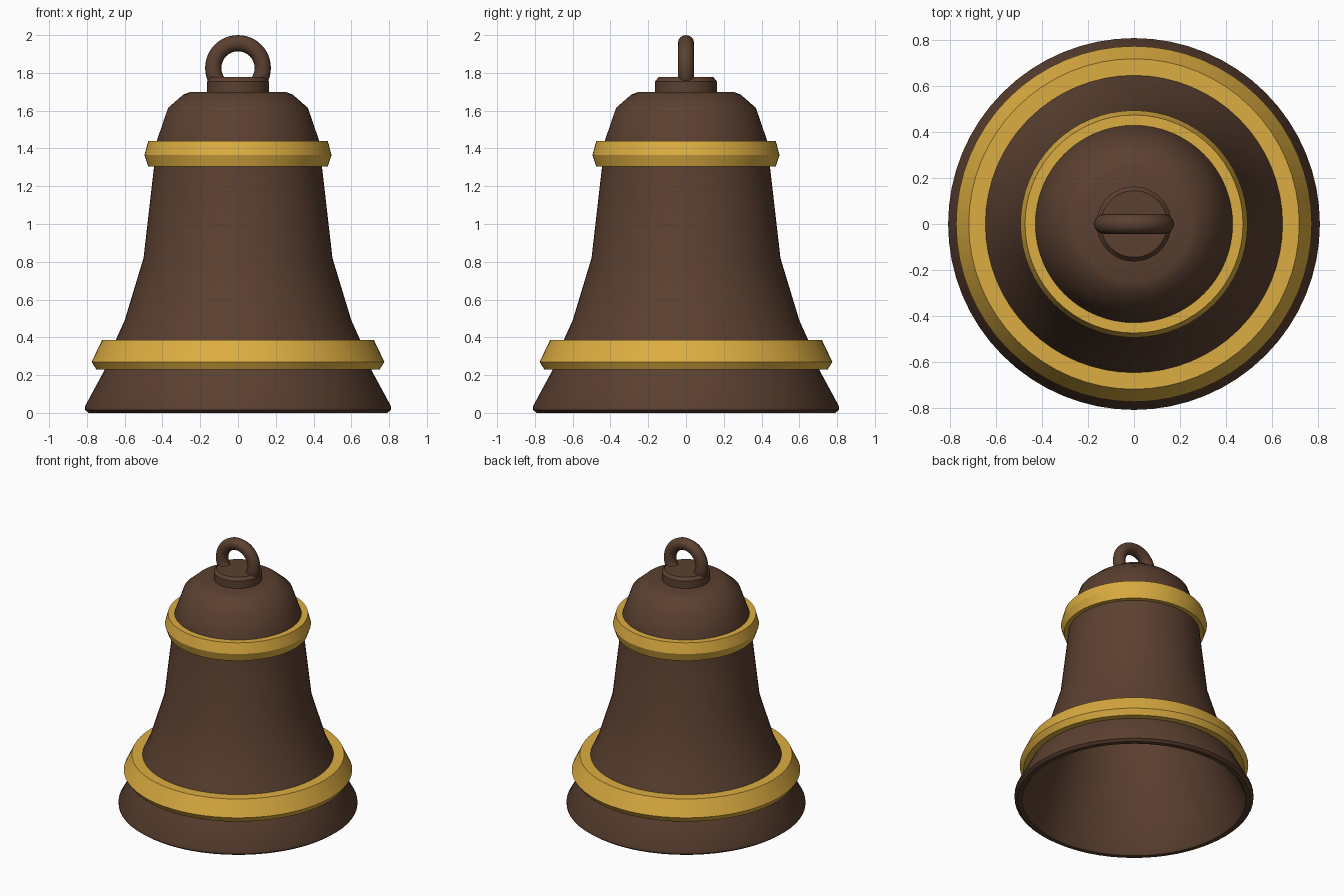
import bpy
import bmesh
from math import pi, radians
from mathutils import Matrix, Vector

cube = bpy.data.objects.get("Cube")
if cube:
    bpy.data.objects.remove(cube)

SEGMENTS = 64


def make_material(name, color):
    mat = bpy.data.materials.new(name)
    mat.use_nodes = True
    mat.diffuse_color = color
    mat.node_tree.nodes["Principled BSDF"].inputs["Base Color"].default_value = color
    return mat


def finish(obj, mat):
    obj.data.materials.append(mat)
    bpy.ops.object.select_all(action="DESELECT")
    obj.select_set(True)
    bpy.context.view_layer.objects.active = obj
    bpy.ops.object.shade_smooth_by_angle(angle=radians(32))


def lathe(name, profile, mat, closed=False):
    """Spin a (radius, height) profile around the z axis."""
    bm = bmesh.new()
    verts = [bm.verts.new((r, 0, z)) for r, z in profile]
    pairs = list(zip(verts, verts[1:]))
    if closed:
        pairs.append((verts[-1], verts[0]))
    edges = [bm.edges.new(pair) for pair in pairs]
    bmesh.ops.spin(bm, geom=verts + edges, cent=(0, 0, 0), axis=(0, 0, 1),
                   angle=2 * pi, steps=SEGMENTS, use_merge=True)
    bmesh.ops.remove_doubles(bm, verts=bm.verts, dist=0.0001)
    bmesh.ops.recalc_face_normals(bm, faces=bm.faces)
    mesh = bpy.data.meshes.new(name)
    bm.to_mesh(mesh)
    bm.free()
    obj = bpy.data.objects.new(name, mesh)
    bpy.context.collection.objects.link(obj)
    finish(obj, mat)
    return obj


bronze = make_material("dark bronze", (0.105, 0.051, 0.030, 1))
gold = make_material("gold", (0.72, 0.42, 0.053, 1))

# Hollow bell: outer wall from crown to lip, then back up the inside
outer = [(0, 1.70), (0.25, 1.70), (0.29, 1.685), (0.37, 1.615), (0.43, 1.44),
         (0.445, 1.30), (0.50, 0.82), (0.60, 0.49), (0.65, 0.38), (0.71, 0.22),
         (0.81, 0.035), (0.81, 0.015), (0.79, 0)]
inner = [(0.76, 0), (0.745, 0.02), (0.66, 0.20), (0.55, 0.49), (0.45, 0.82),
         (0.395, 1.30), (0.38, 1.43), (0.33, 1.58), (0.25, 1.645), (0, 1.645)]
lathe("bell_body", outer + inner, bronze)

# Raised gold bands
lathe("lower_band", [(0.64, 0.385), (0.72, 0.385), (0.775, 0.27),
                     (0.75, 0.23), (0.69, 0.23)], gold, closed=True)
lathe("upper_band", [(0.425, 1.44), (0.475, 1.44), (0.495, 1.365),
                     (0.475, 1.305), (0.43, 1.305)], gold, closed=True)

# Crown cap under the hanging ring
lathe("crown_cap", [(0, 1.69), (0.163, 1.69), (0.163, 1.755),
                    (0.145, 1.778), (0, 1.778)], bronze)

# Upright hanging ring
bpy.ops.mesh.primitive_torus_add(major_radius=0.131, minor_radius=0.043,
                                 major_segments=48, minor_segments=16,
                                 location=(0, 0, 0))
ring = bpy.context.object
ring.name = "hanging_ring"
ring.data.transform(Matrix.Translation(Vector((0, 0, 1.826)))
                    @ Matrix.Rotation(pi / 2, 4, "X"))
finish(ring, bronze)
